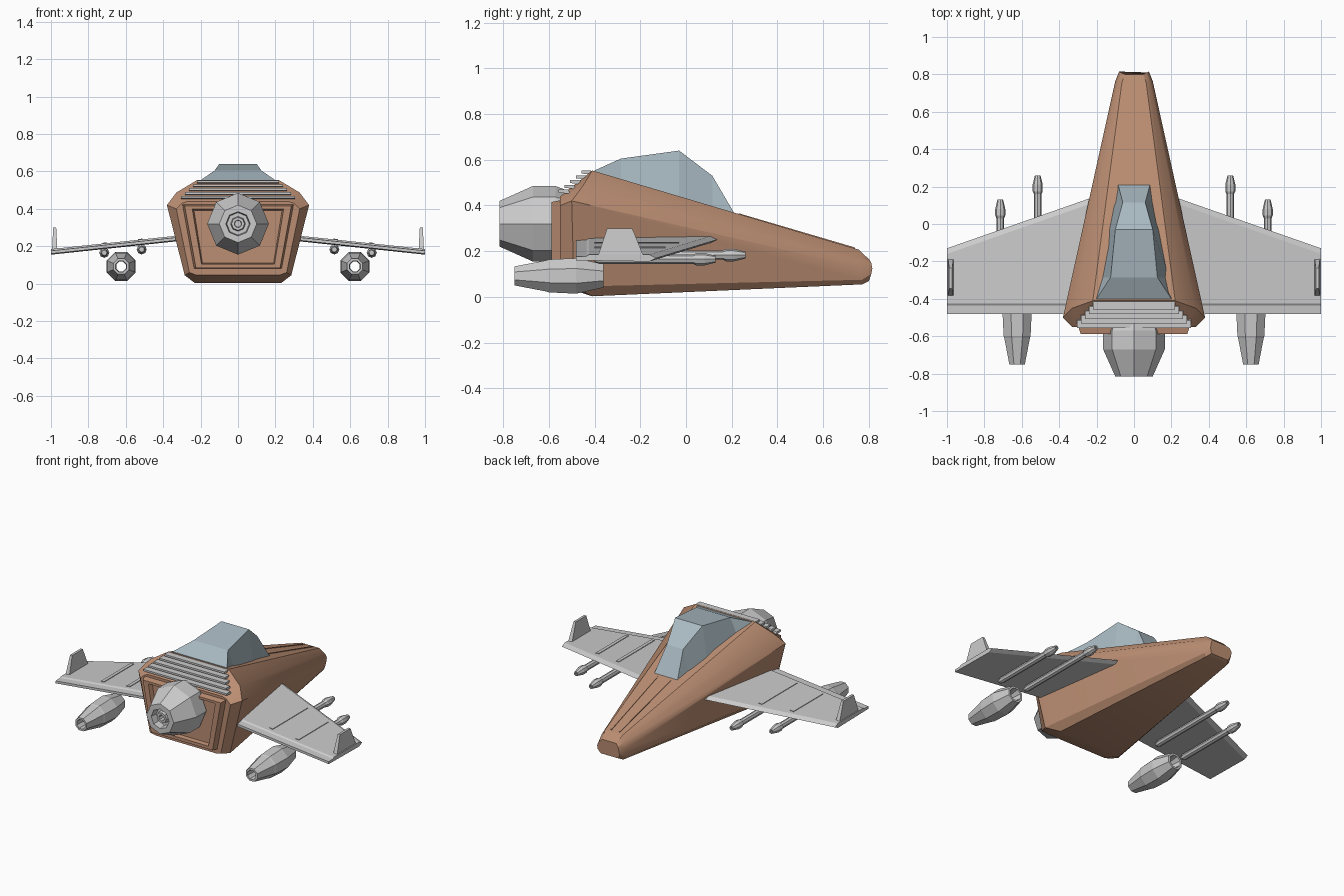
import bpy, bmesh
from math import cos, sin, pi, radians

if "Cube" in bpy.data.objects:
    bpy.data.objects.remove(bpy.data.objects["Cube"])


def material(name, rgb):
    m = bpy.data.materials.new(name)
    m.diffuse_color = (*rgb, 1)
    m.use_nodes = True
    m.node_tree.nodes["Principled BSDF"].inputs["Base Color"].default_value = m.diffuse_color
    return m


BROWN = material("hull_brown", (0.50, 0.27, 0.17))
GLASS = material("canopy_glass", (0.40, 0.49, 0.54))


def loft(name, rings, mat=None, cap=True, loop=False, smooth=0):
    """Skin a list of closed rings with equal point counts."""
    bm = bmesh.new()
    vs = [[bm.verts.new(p) for p in r] for r in rings]
    n = len(rings[0])
    for i in range(len(vs) if loop else len(vs) - 1):
        a, b = vs[i], vs[(i + 1) % len(vs)]
        for j in range(n):
            k = (j + 1) % n
            bm.faces.new((a[j], a[k], b[k], b[j]))
    if cap and not loop:
        bm.faces.new(vs[0])
        bm.faces.new(vs[-1])
    bmesh.ops.recalc_face_normals(bm, faces=bm.faces)
    me = bpy.data.meshes.new(name)
    bm.to_mesh(me)
    bm.free()
    ob = bpy.data.objects.new(name, me)
    bpy.context.collection.objects.link(ob)
    if mat:
        me.materials.append(mat)
    if smooth:
        bpy.ops.object.select_all(action='DESELECT')
        ob.select_set(True)
        bpy.context.view_layer.objects.active = ob
        bpy.ops.object.shade_smooth_by_angle(angle=radians(smooth))
    return ob


def sym(half):
    """Mirror a half section (top to bottom) into a full ring."""
    return half + [(-x, y, z) for x, y, z in reversed(half)]


def lathe(name, profile, x, z, n=8, turn=0.0, loop=False):
    """Revolve (y, radius) points around a line along y."""
    rings = [[(x + r * cos(turn + 2 * pi * i / n), y, z + r * sin(turn + 2 * pi * i / n))
              for i in range(n)] for y, r in profile]
    return loft(name, rings, loop=loop)


# hull: rear face, widest ring, nose shoulder, nose tip
loft("hull", [
    sym([(.27, -.55, .44), (.30, -.55, .43), (.33, -.55, .40), (.26, -.55, .06), (.22, -.54, .045)]),
    sym([(.22, -.41, .553), (.33, -.45, .487), (.38, -.50, .42), (.285, -.49, .045), (.23, -.41, .003)]),
    sym([(.065, .755, .207), (.085, .76, .175), (.10, .765, .13), (.095, .77, .075), (.08, .77, .055)]),
    sym([(.05, .80, .165), (.07, .81, .15), (.08, .815, .125), (.08, .81, .10), (.065, .80, .07)]),
], BROWN, smooth=25)


# raised frame with recessed panel on the rear face
def trapezoid(xt, zt, xb, zb, y):
    return sym([(xt, y, zt), (xb, y, zb)])


loft("rear_frame", [
    trapezoid(.30, .425, .235, .08, -.54),
    trapezoid(.285, .415, .225, .085, -.588),
    trapezoid(.245, .40, .195, .105, -.588),
    trapezoid(.235, .39, .19, .11, -.56),
], BROWN)

# louvre slats down the rear slope
for i in range(5):
    t = i / 4
    w, y, z = .22 + .085 * t, -.435 - .10 * t, .548 - .083 * t
    loft(f"rear_slat_{i + 1}", [
        [(s * w, y + .03, z - .015), (s * w, y + .02, z + .004),
         (s * w, y - .022, z + .004), (s * w, y - .022, z - .008)] for s in (-1, 1)])

# faceted canopy: y, base half width, base z, top half width, top z
loft("canopy", [sym([(t, y, zt), (b, y, zb)]) for y, b, zb, t, zt in (
    (.21, .09, .34, .085, .368), (.115, .108, .36, .06, .53), (-.03, .137, .40, .10, .64),
    (-.285, .188, .47, .125, .605), (-.40, .21, .51, .20, .553))], GLASS)

# main engine with nested nozzle
lathe("main_engine", [(-.50, .13), (-.53, .15), (-.57, .165), (-.67, .165), (-.815, .10), (-.815, .065),
                      (-.77, .06), (-.77, .04), (-.80, .035), (-.80, .02), (-.74, .018)], 0, .32)

# wing height, falling towards the tips
def wing_z(x):
    return .24 - .106 * (x - .34)


for s, side in ((1, "right"), (-1, "left")):
    # wing, swept leading edge and thin flap at the back
    rings = []
    for x, lead in ((.20, .15), (1.0, -.13)):
        z = wing_z(x)
        rings.append([(s * x, lead, z), (s * x, lead - .03, z + .015), (s * x, -.425, z + .015),
                      (s * x, -.435, z + .008), (s * x, -.48, z + .006), (s * x, -.48, z - .010),
                      (s * x, lead - .03, z - .015)])
    loft(f"{side}_wing", rings)

    # panel strips on the wing
    for k, (x0, x1, front) in enumerate(((.51, .535, -.03), (.70, .725, -.09))):
        loft(f"{side}_wing_strip_{k + 1}", [
            [(s * x, y, wing_z(x) + dz) for x, dz in ((x0, 0), (x0, .019), (x1, .019), (x1, 0))]
            for y in (-.40, front)])

    # winglet
    loft(f"{side}_winglet", [
        [(s * x0, -.39, .165), (s * x0, -.18, .165), (s * x1, -.235, .30), (s * x1, -.345, .30)]
        for x0, x1 in ((.965, .972), (.995, .988))])

    # hollow pod engine
    lathe(f"{side}_pod_engine", [(-.36, .055), (-.48, .084), (-.60, .078), (-.61, .074), (-.75, .045),
                                 (-.75, .032), (-.62, .028), (-.42, .028), (-.36, .042)],
          s * .625, .092, turn=pi / 8, loop=True)

    # guns under the wing
    for k, (x, z, tip) in enumerate(((.515, .183, .26), (.715, .165, .13))):
        lathe(f"{side}_gun_{k + 1}", [(-.40, .014), (-.38, .02), (tip - .10, .02), (tip - .085, .027),
                                      (tip - .05, .027), (tip, .015), (tip, .008), (tip - .04, .007)], s * x, z)

    # cheek fin on the hull shoulder
    loft(f"{side}_cheek_fin", [
        [(s * a, -.04, .362), (s * b, -.045, .322), (s * c, -.265, .385), (s * d, -.262, .407)]
        for a, b, c, d in ((.19, .20, .24, .23), (.25, .268, .315, .305))])

    # thin nose seam
    loft(f"{side}_nose_seam", [
        [(s * (x + dx), y, z + dz) for dx, dz in ((-.004, -.01), (-.004, .004), (.004, .004), (.004, -.01))]
        for x, y, z in ((.048, .23, .362), (.03, .74, .212))], BROWN)
